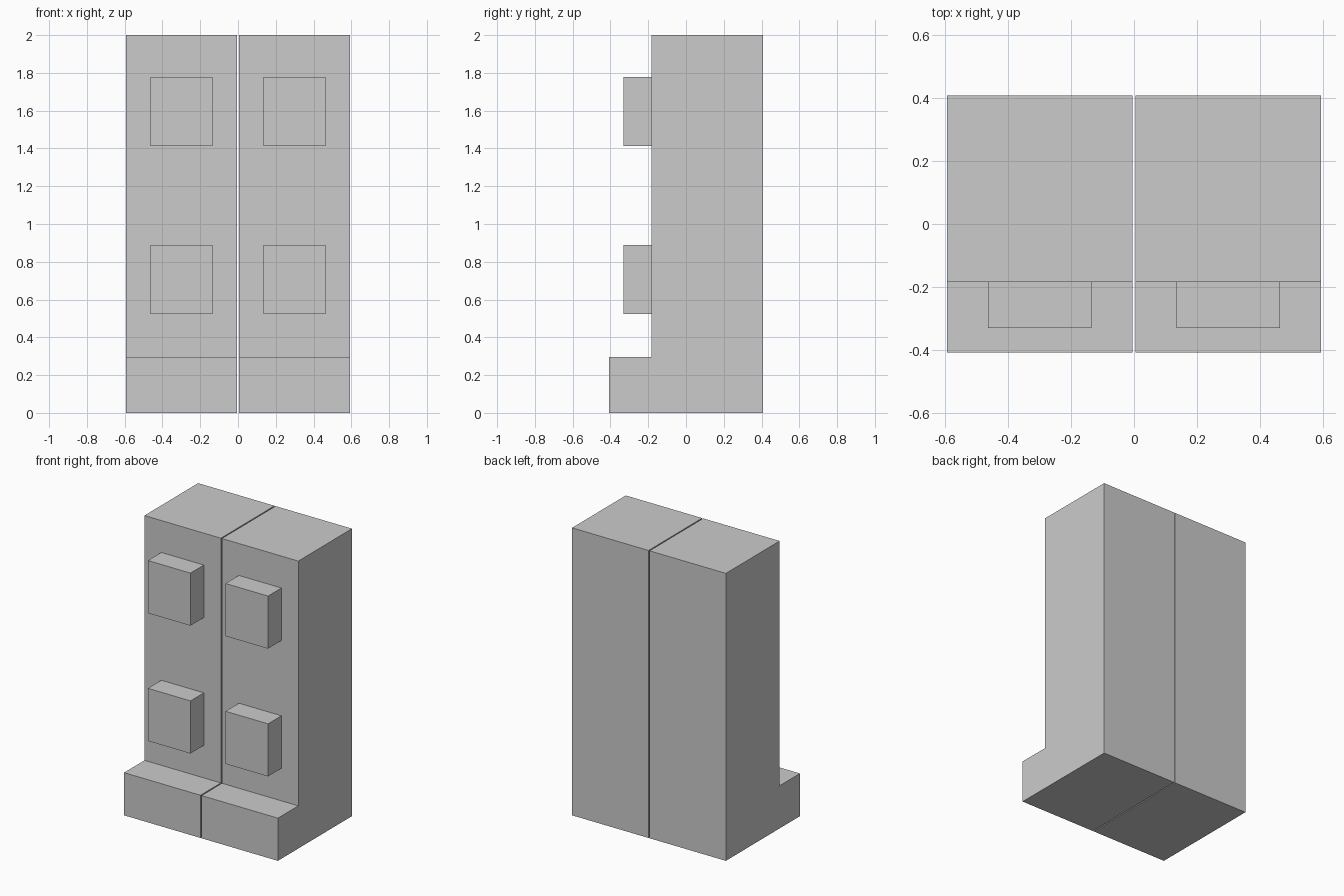
import bpy, bmesh

if "Cube" in bpy.data.objects:
    bpy.data.objects.remove(bpy.data.objects["Cube"])

HALF_W, GAP = 0.592, 0.004      # outer half width, half gap between columns
FRONT, FACE, BACK = -0.407, -0.183, 0.407
STEP_Z, TOP = 0.297, 2.0


def extrude_profile(name, profile, x0, x1):
    """Extrude a closed (y, z) outline along x."""
    bm = bmesh.new()
    face = bm.faces.new([bm.verts.new((x0, y, z)) for y, z in profile])
    res = bmesh.ops.extrude_face_region(bm, geom=[face])
    verts = [g for g in res["geom"] if isinstance(g, bmesh.types.BMVert)]
    bmesh.ops.translate(bm, verts=verts, vec=(x1 - x0, 0, 0))
    bmesh.ops.recalc_face_normals(bm, faces=bm.faces)
    mesh = bpy.data.meshes.new(name)
    bm.to_mesh(mesh)
    bm.free()
    obj = bpy.data.objects.new(name, mesh)
    bpy.context.collection.objects.link(obj)
    return obj


# L-shaped side outline of each column
body = [(FRONT, 0), (BACK, 0), (BACK, TOP), (FACE, TOP), (FACE, STEP_Z), (FRONT, STEP_Z)]

for side, s in (("left", -1), ("right", 1)):
    # Column with stepped foot
    extrude_profile(f"{side}_column", body, *sorted((s * GAP, s * HALF_W)))
    # Raised blocks on the front face
    for level, z0, z1 in (("lower", 0.523, 0.889), ("upper", 1.412, 1.778)):
        block = [(-0.33, z0), (FACE, z0), (FACE, z1), (-0.33, z1)]
        extrude_profile(f"{side}_{level}_block", block, *sorted((s * 0.135, s * 0.462)))
